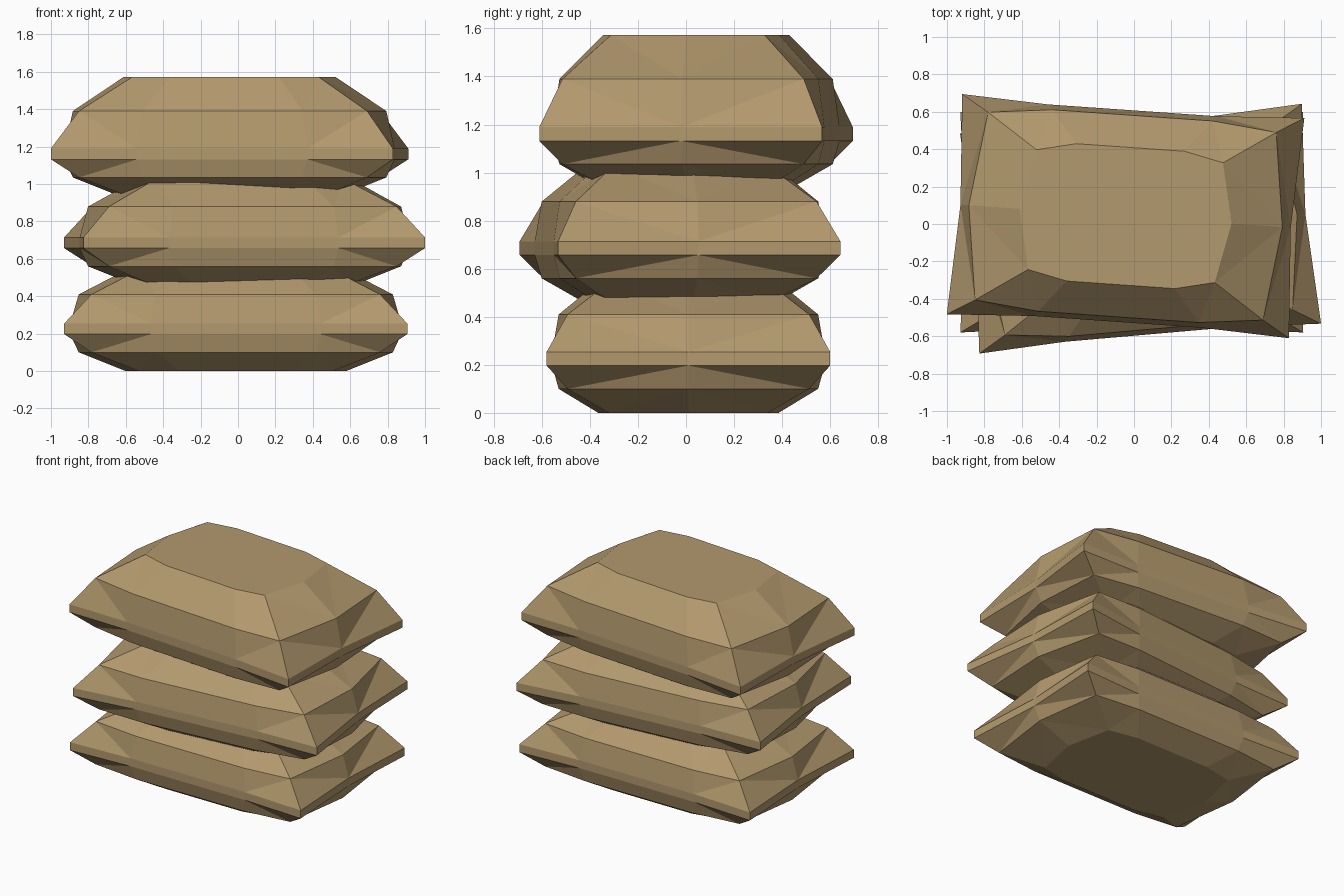
import bpy, bmesh, math

if "Cube" in bpy.data.objects:
    bpy.data.objects.remove(bpy.data.objects["Cube"])

cloth = bpy.data.materials.new("tan burlap")
cloth.diffuse_color = (0.45, 0.32, 0.155, 1)
cloth.use_nodes = True
cloth.node_tree.nodes["Principled BSDF"].inputs["Base Color"].default_value = cloth.diffuse_color


def ring(mid_x, corner, long_pt):
    """Ten-sided pillow outline from one quarter; corners sit at 1, 4, 6, 9."""
    (cx, cy), (lx, ly) = corner, long_pt
    return [(mid_x, 0), (cx, cy), (lx, ly), (-lx, ly), (-cx, cy),
            (-mid_x, 0), (-cx, -cy), (-lx, -ly), (lx, -ly), (cx, -cy)]


CORNERS = {1, 4, 6, 9}
BASE = ring(0.59, (0.52, 0.33), (0.30, 0.375))
SHOULDER = ring(0.84, (0.772, 0.503), (0.43, 0.54))
SEAM = ring(0.885, (0.917, 0.59), (0.455, 0.567))
CROWN = ring(0.568, (0.50, 0.321), (0.29, 0.368))


def sandbag(name, loc, angle, upper):
    """Pinched-corner bag; upper = height of the half above the seam band."""
    levels = [(BASE, 0), (SHOULDER, 0.10), (SEAM, 0.197), (SEAM, 0.254),
              (SHOULDER, 0.254 + upper * 0.525), (CROWN, 0.254 + upper)]
    bm = bmesh.new()
    rows = [[bm.verts.new((x, y, z)) for x, y in pts] for pts, z in levels]
    bm.faces.new(rows[0][::-1])
    bm.faces.new(rows[-1])
    for k in range(5):
        # the outer row lies nearer the seam
        for i in range(10):
            j = (i + 1) % 10
            a, b, c, d = rows[k][i], rows[k][j], rows[k + 1][j], rows[k + 1][i]
            corner_i, corner_j = i in CORNERS, j in CORNERS
            if k == 2 or not (corner_i or corner_j):
                bm.faces.new((a, b, c, d))
                continue
            # fold runs from the outer side point to the inner corner
            inner_low = k < 2
            if corner_i == inner_low:
                bm.faces.new((a, b, c))
                bm.faces.new((a, c, d))
            else:
                bm.faces.new((a, b, d))
                bm.faces.new((b, c, d))
    bmesh.ops.recalc_face_normals(bm, faces=bm.faces)
    mesh = bpy.data.meshes.new(name)
    bm.to_mesh(mesh)
    bm.free()
    mesh.materials.append(cloth)
    obj = bpy.data.objects.new(name, mesh)
    obj.location = loc
    obj.rotation_euler.z = math.radians(angle)
    bpy.context.collection.objects.link(obj)


# Three bags stacked with slight twists
sandbag("bottom_sandbag", (-0.012, 0.01, 0), 0, 0.296)
sandbag("middle_sandbag", (0.035, -0.025, 0.46), 5, 0.315)
sandbag("top_sandbag", (-0.045, 0.042, 0.935), -4, 0.383)
